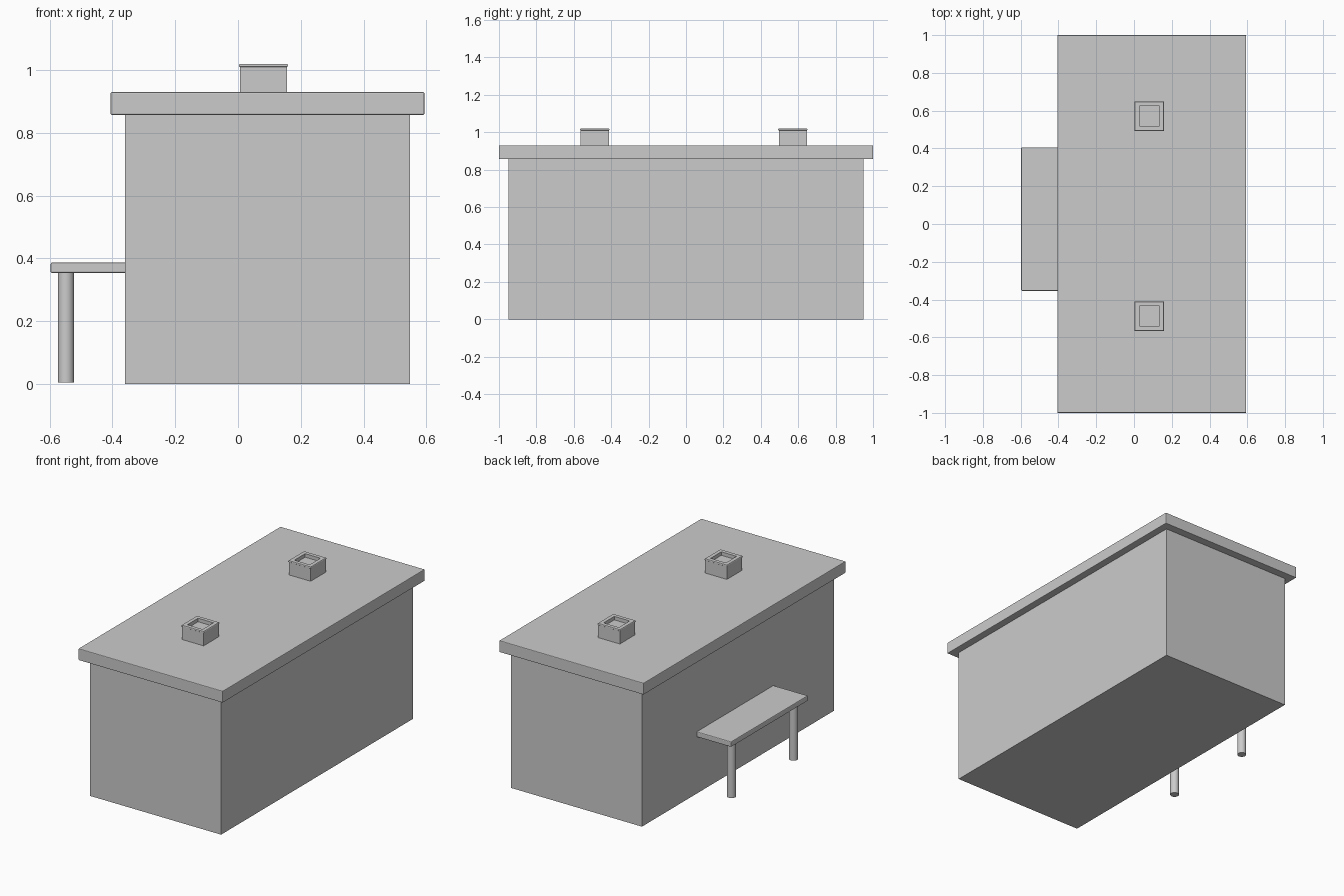
import bpy
import bmesh
from mathutils import Matrix, Vector

if "Cube" in bpy.data.objects:
    bpy.data.objects.remove(bpy.data.objects["Cube"])


def finish(name, bm):
    mesh = bpy.data.meshes.new(name)
    bm.to_mesh(mesh)
    bm.free()
    obj = bpy.data.objects.new(name, mesh)
    bpy.context.collection.objects.link(obj)
    return obj


def box(name, lo, hi, bevel=0.0):
    lo, hi = Vector(lo), Vector(hi)
    bm = bmesh.new()
    bmesh.ops.create_cube(bm, size=1)
    bmesh.ops.scale(bm, vec=hi - lo, verts=bm.verts)
    bmesh.ops.translate(bm, vec=(lo + hi) / 2, verts=bm.verts)
    obj = finish(name, bm)
    if bevel:
        mod = obj.modifiers.new("soft_edges", 'BEVEL')
        mod.width, mod.segments = bevel, 2
    return obj


def leg(name, x, y, z0, z1, radius):
    bm = bmesh.new()
    bmesh.ops.create_cone(bm, cap_ends=True, segments=24, radius1=radius,
                          radius2=radius, depth=z1 - z0,
                          matrix=Matrix.Translation((x, y, (z0 + z1) / 2)))
    for f in bm.faces:
        f.smooth = len(f.verts) == 4
    return finish(name, bm)


def vent(name, x, y):
    # square profile rings: (half width, height), from roof up over the lip into the recess
    rings = [(0.075, 0.925), (0.075, 1.010), (0.078, 1.012), (0.078, 1.017),
             (0.076, 1.020), (0.053, 1.020), (0.053, 0.998)]
    bm = bmesh.new()
    loops = [[bm.verts.new((x + sx * h, y + sy * h, z))
              for sx, sy in ((-1, -1), (1, -1), (1, 1), (-1, 1))] for h, z in rings]
    for a, b in zip(loops, loops[1:]):
        for i in range(4):
            j = (i + 1) % 4
            bm.faces.new((a[i], a[j], b[j], b[i]))
    bm.faces.new(loops[-1])
    bm.faces.new(loops[0][::-1])
    return finish(name, bm)


# main block and overhanging roof slab
box("building_body", (-0.36, -0.95, 0), (0.548, 0.95, 0.858))
box("roof_slab", (-0.406, -1, 0.857), (0.594, 1, 0.93), 0.004)

# side shelf on two round legs
box("side_shelf", (-0.597, -0.354, 0.353), (-0.355, 0.406, 0.387), 0.005)
for side, y in (("front", -0.282), ("back", 0.332)):
    leg(side + "_shelf_leg", -0.548, y, 0.005, 0.354, 0.026)

# roof vents
for side, y in (("front", -0.488), ("back", 0.571)):
    vent(side + "_roof_vent", 0.081, y)
